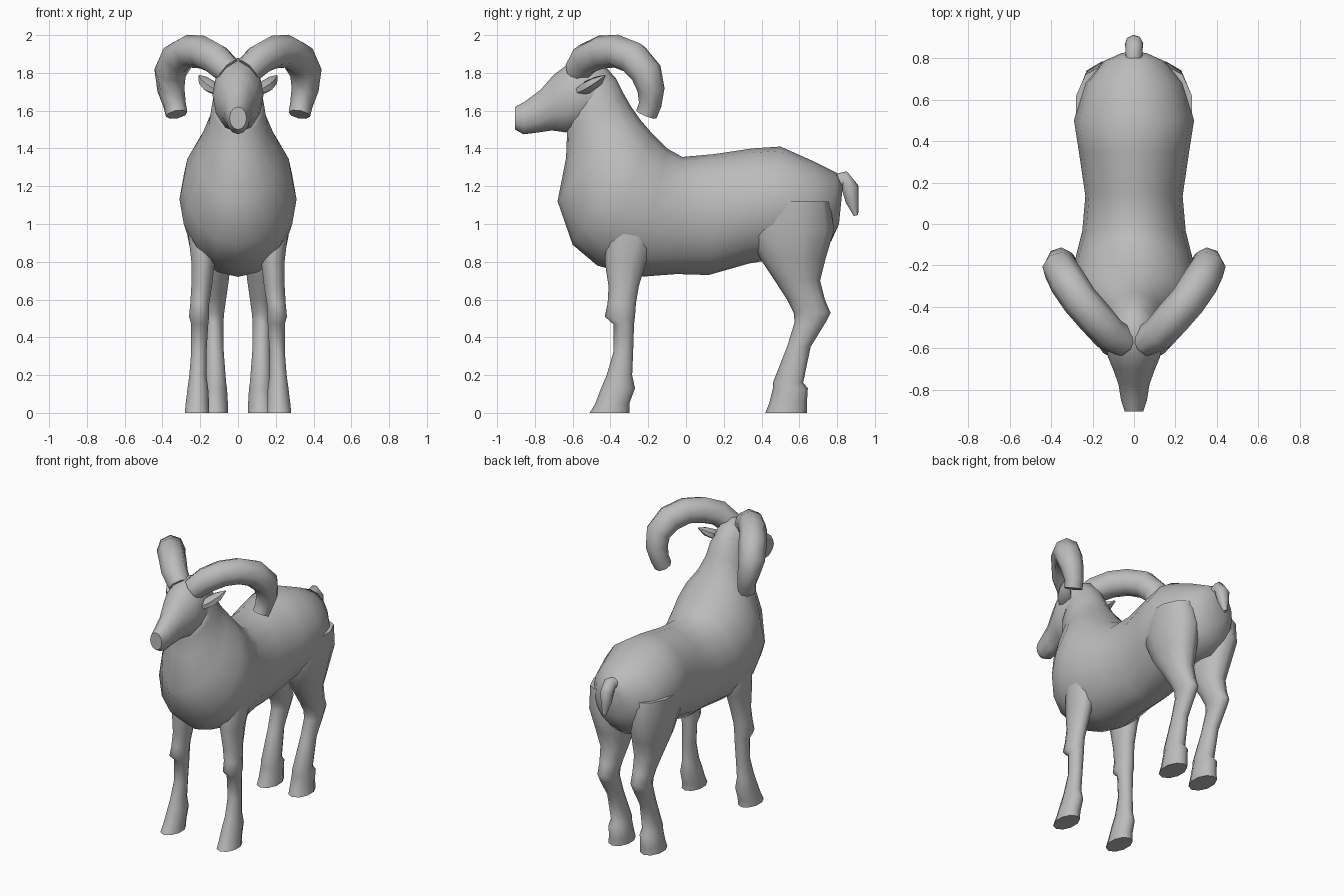
import bpy, bmesh, math
from mathutils import Vector

cube = bpy.data.objects.get("Cube")
if cube:
    bpy.data.objects.remove(cube)

grey = bpy.data.materials.new("stone grey")
grey.use_nodes = True
COLOUR = (0.5, 0.5, 0.5, 1)
grey.diffuse_color = COLOUR
grey.node_tree.nodes["Principled BSDF"].inputs["Base Color"].default_value = COLOUR


def loft(name, rings, sides, angle=60):
    """Skin elliptical rings given as (centre, half axis, half axis)."""
    bm = bmesh.new()
    loops = []
    for c, u, v in rings:
        turns = [2 * math.pi * i / sides for i in range(sides)]
        loops.append([bm.verts.new(c + u * math.sin(t) + v * math.cos(t)) for t in turns])
    for a, b in zip(loops, loops[1:]):
        for i in range(sides):
            j = (i + 1) % sides
            bm.faces.new((a[i], a[j], b[j], b[i]))
    bm.faces.new(loops[0])
    bm.faces.new(loops[-1])
    bmesh.ops.recalc_face_normals(bm, faces=bm.faces)
    mesh = bpy.data.meshes.new(name)
    bm.to_mesh(mesh)
    bm.free()
    mesh.materials.append(grey)
    obj = bpy.data.objects.new(name, mesh)
    bpy.context.collection.objects.link(obj)
    bpy.ops.object.select_all(action="DESELECT")
    obj.select_set(True)
    bpy.context.view_layer.objects.active = obj
    bpy.ops.object.shade_smooth_by_angle(angle=math.radians(angle))
    return obj


def slices(rows):
    """Rings spanning a top point and a bottom point on the centre plane."""
    out = []
    for ty, tz, by, bz, w in rows:
        top, bottom = Vector((0, ty, tz)), Vector((0, by, bz))
        out.append(((top + bottom) / 2, Vector((w, 0, 0)), (top - bottom) / 2))
    return out


def leg_rings(rows, side):
    """Level rings from height, front, back, inner and outer limits."""
    return [(Vector((side * (xi + xo) / 2, (yf + yb) / 2, z)),
             Vector(((xo - xi) / 2, 0, 0)), Vector((0, (yb - yf) / 2, 0)))
            for z, yf, yb, xi, xo in rows]


def tube(path, side, flat=1.0):
    """Rings square to a path of x, y, z and radius."""
    pts = [Vector((side * x, y, z)) for x, y, z, r in path]
    out = []
    for i, p in enumerate(pts):
        d = (pts[min(i + 1, len(pts) - 1)] - pts[max(i - 1, 0)]).normalized()
        across = Vector((side * 0.75, -0.66, 0))
        u = (across - d * across.dot(d)).normalized()
        r = path[i][3]
        out.append((p, u * r, d.cross(u) * r * flat))
    return out


# Torso, sweeping forward and up into the neck
loft("torso_and_neck", slices([
    (.83, 1.2, .81, 1.0, .07), (.80, 1.27, .77, .91, .15), (.68, 1.33, .68, .83, .24),
    (.5, 1.41, .5, .82, .29), (.35, 1.4, .33, .79, .265), (.15, 1.37, .12, .73, .235),
    (-.02, 1.355, -.05, .735, .25), (-.1, 1.4, -.25, .72, .285), (-.18, 1.48, -.47, .78, .31),
    (-.24, 1.55, -.6, .89, .29), (-.29, 1.62, -.68, 1.12, .21), (-.33, 1.69, -.635, 1.35, .155),
    (-.37, 1.77, -.63, 1.47, .14), (-.42, 1.82, -.63, 1.52, .12)]), 16)

# Head, tapering to the muzzle
loft("head", slices([
    (-.38, 1.78, -.5, 1.52, .1), (-.43, 1.84, -.6, 1.49, .13), (-.53, 1.88, -.64, 1.485, .135),
    (-.62, 1.85, -.67, 1.49, .125), (-.7, 1.79, -.71, 1.495, .1), (-.77, 1.71, -.78, 1.485, .075),
    (-.85, 1.65, -.86, 1.475, .062), (-.905, 1.62, -.905, 1.5, .045)]), 12)

FRONT = [(0, -.51, -.3, .15, .285), (.05, -.48, -.3, .15, .28), (.13, -.45, -.27, .155, .27),
         (.2, -.42, -.285, .165, .26), (.32, -.385, -.28, .165, .25), (.47, -.385, -.275, .155, .25),
         (.51, -.43, -.27, .15, .262), (.58, -.415, -.265, .15, .255), (.67, -.41, -.25, .135, .25),
         (.8, -.43, -.21, .12, .25), (.97, -.42, -.15, .11, .27), (1.1, -.38, -.2, .12, .26)]
HIND = [(0, .42, .64, .05, .195), (.05, .44, .64, .05, .19), (.13, .46, .645, .055, .185),
        (.16, .46, .62, .06, .18), (.35, .535, .66, .075, .175), (.48, .575, .74, .075, .18),
        (.53, .57, .765, .07, .185), (.6, .535, .735, .06, .195), (.7, .47, .71, .045, .215),
        (.82, .39, .74, .03, .25), (.97, .33, .785, .03, .28), (1.12, .36, .76, .04, .285)]

# Horn: arches back and outward, then curls down to a blunt tip
HORN = [(.05, -.57, 1.81, .075), (.12, -.53, 1.875, .085), (.19, -.45, 1.91, .088),
        (.26, -.37, 1.915, .088), (.32, -.28, 1.88, .09), (.36, -.21, 1.8, .085),
        (.355, -.185, 1.71, .072), (.335, -.19, 1.63, .06), (.325, -.21, 1.58, .058)]
EAR = [(.1, -.57, 1.7, .03), (.14, -.52, 1.725, .05), (.175, -.47, 1.755, .04),
       (.205, -.43, 1.785, .006)]

for label, side in (("left", 1), ("right", -1)):
    loft("front_leg_" + label, leg_rings(FRONT, side), 10)
    loft("hind_leg_" + label, leg_rings(HIND, side), 10)
    loft("horn_" + label, tube(HORN, side), 8)
    loft("ear_" + label, tube(EAR, side, .7), 6)

# Short drooping tail
loft("tail", tube([(0, .77, 1.22, .04), (0, .84, 1.24, .042), (0, .87, 1.19, .045),
                   (0, .88, 1.12, .035), (0, .9, 1.045, .012)], 1), 8)
